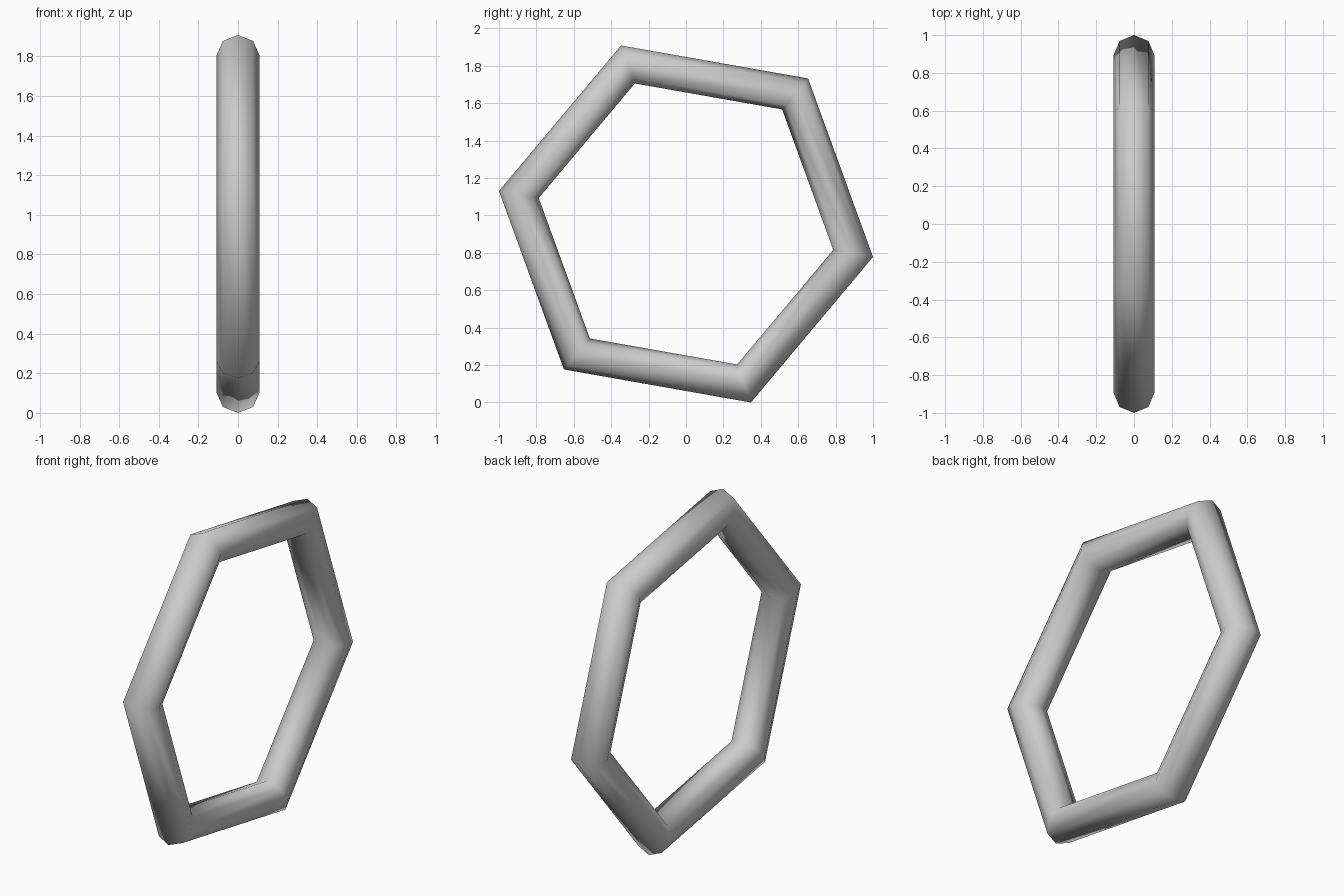
import bpy
from math import radians, cos, sin
from mathutils import Matrix

if "Cube" in bpy.data.objects:
    bpy.data.objects.remove(bpy.data.objects["Cube"])

# Six-sided ring with an eight-sided tube, standing upright in the YZ plane
TUBE = 0.108
OUTER = 1 / cos(radians(10))          # corner radius giving a 2 unit width
HEIGHT = OUTER * sin(radians(70))     # ring centre above the ground

bpy.ops.mesh.primitive_torus_add(
    major_segments=6, minor_segments=8,
    major_radius=OUTER - TUBE, minor_radius=TUBE)
ring = bpy.context.object
ring.name = "hexagonal_ring"

# Turn the corners by 20 degrees, then stand the ring up with its axis along x
ring.data.transform(Matrix.Translation((0, 0, HEIGHT))
                    @ Matrix.Rotation(radians(90), 4, 'Y')
                    @ Matrix.Rotation(radians(20), 4, 'Z'))
bpy.ops.object.shade_smooth()
